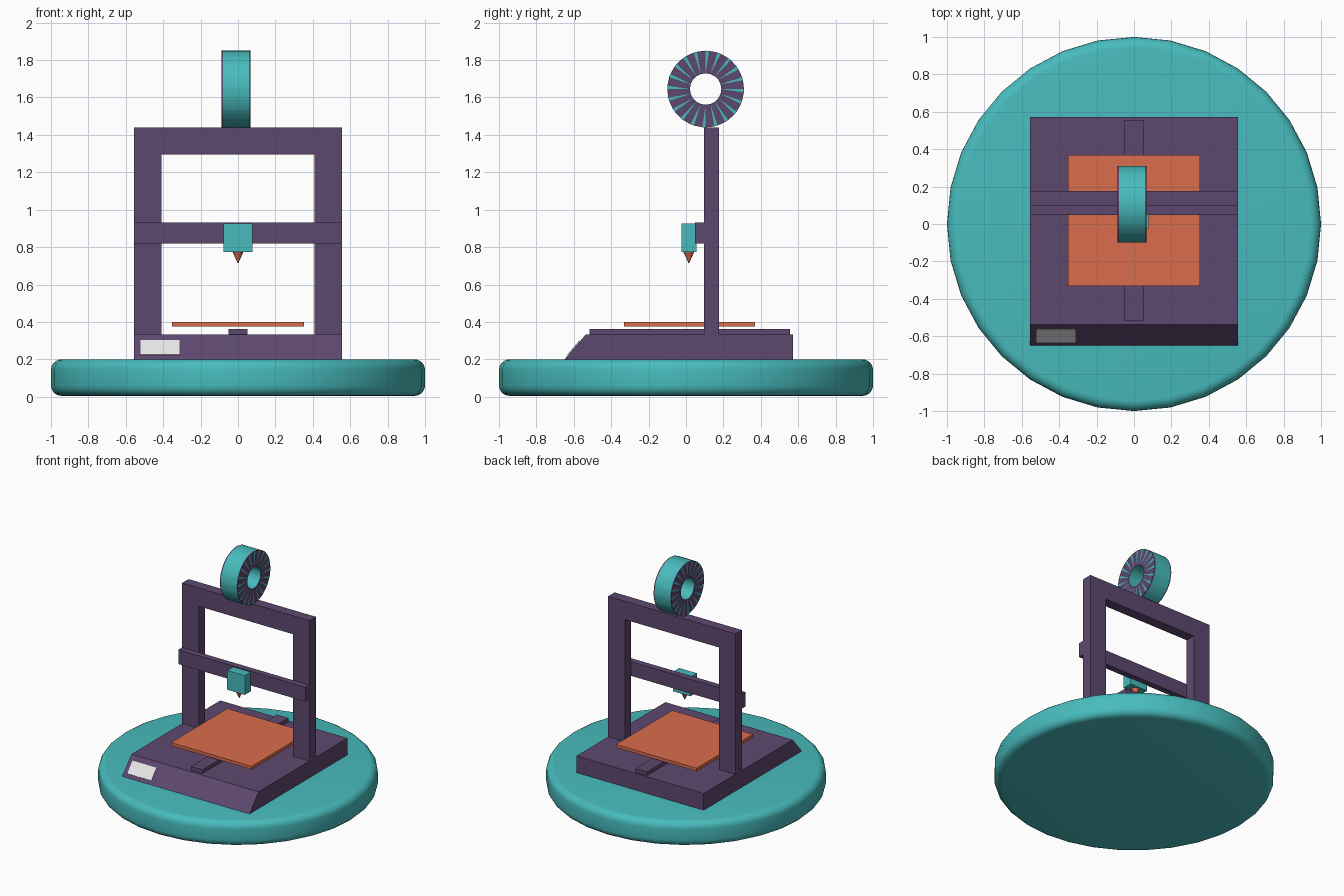
import bpy, bmesh, math
from mathutils import Vector

if "Cube" in bpy.data.objects:
    bpy.data.objects.remove(bpy.data.objects["Cube"])


def material(name, rgb):
    m = bpy.data.materials.new(name)
    m.diffuse_color = (*rgb, 1)
    m.use_nodes = True
    m.node_tree.nodes["Principled BSDF"].inputs["Base Color"].default_value = m.diffuse_color
    return m


TEAL = material("teal", (0.065, 0.50, 0.51))
PURPLE = material("purple", (0.110, 0.064, 0.157))
ORANGE = material("orange", (0.70, 0.152, 0.072))
SCREEN = material("pale grey", (0.80, 0.80, 0.80))


def finish(name, bm, *mats):
    bmesh.ops.recalc_face_normals(bm, faces=bm.faces)
    me = bpy.data.meshes.new(name)
    bm.to_mesh(me)
    bm.free()
    for m in mats:
        me.materials.append(m)
    ob = bpy.data.objects.new(name, me)
    bpy.context.collection.objects.link(ob)
    return ob


def smooth(ob, angle):
    bpy.ops.object.select_all(action='DESELECT')
    bpy.context.view_layer.objects.active = ob
    ob.select_set(True)
    bpy.ops.object.shade_smooth_by_angle(angle=math.radians(angle))


def box(name, x, y, z, mat):
    bm = bmesh.new()
    bmesh.ops.create_cube(bm, size=1)
    for v in bm.verts:
        v.co = [r[0] if c < 0 else r[1] for c, r in zip(v.co, (x, y, z))]
    return finish(name, bm, mat)


def prism(name, outline, point, depth, mat):
    """Extrude a 2D outline; point() places each outline pair in space."""
    bm = bmesh.new()
    f = bm.faces.new([bm.verts.new(point(a, b)) for a, b in outline])
    ext = bmesh.ops.extrude_face_region(bm, geom=[f])["geom"]
    bmesh.ops.translate(bm, vec=depth, verts=[g for g in ext if isinstance(g, bmesh.types.BMVert)])
    return finish(name, bm, mat)


# Round stand with softened rims
bm = bmesh.new()
bmesh.ops.create_cone(bm, cap_ends=True, segments=32, radius1=1, radius2=1, depth=0.195)
bmesh.ops.translate(bm, vec=(0, 0, 0.1025), verts=bm.verts)
rims = [e for e in bm.edges if abs(e.verts[0].co.z - e.verts[1].co.z) < 0.01]
bmesh.ops.bevel(bm, geom=rims, offset=0.055, segments=5, profile=0.5, affect='EDGES')
smooth(finish("round_stand", bm, TEAL), 40)

# Printer base with a sloped front
prism("printer_base", [(-0.65, 0.20), (0.572, 0.20), (0.572, 0.332), (-0.537, 0.332)],
      lambda y, z: (-0.555, y, z), (1.11, 0, 0), PURPLE)

# Display plate lying on the slope
low, high = Vector((0, -0.65, 0.20)), Vector((0, -0.537, 0.332))
out = Vector((0, -0.132, 0.113)).normalized() * 0.005
prism("display", [(-0.522, 0.17), (-0.312, 0.17), (-0.312, 0.75), (-0.522, 0.75)],
      lambda x, t: low.lerp(high, t) + Vector((x, 0, 0)), out, SCREEN)

# Gantry: two posts joined by a top beam, one arch
prism("gantry_frame",
      [(-0.555, 0.33), (-0.41, 0.33), (-0.41, 1.295), (0.41, 1.295),
       (0.41, 0.33), (0.555, 0.33), (0.555, 1.44), (-0.555, 1.44)],
      lambda x, z: (x, 0.097, z), (0, 0.08, 0), PURPLE)
box("cross_beam", (-0.555, 0.555), (0.048, 0.097), (0.82, 0.932), PURPLE)

# Bed and its rail
box("bed_rail", (-0.05, 0.05), (-0.515, 0.555), (0.33, 0.362), PURPLE)
box("print_bed", (-0.352, 0.352), (-0.332, 0.37), (0.375, 0.40), ORANGE)

# Print head and nozzle
box("print_head", (-0.077, 0.077), (-0.025, 0.055), (0.773, 0.925), TEAL)
bm = bmesh.new()
bmesh.ops.create_cone(bm, cap_ends=True, segments=16, radius1=0.002, radius2=0.029, depth=0.06)
bmesh.ops.translate(bm, vec=(0, 0.015, 0.744), verts=bm.verts)
finish("nozzle", bm, ORANGE)

# Filament spool: teal barrel and bore, purple end rims with teal slivers
bm = bmesh.new()
N, X0, X1, RIM = 20, -0.088, 0.066, 0.008
STEP = 2 * math.pi / N


def ring(x, r, fractions):
    return [bm.verts.new((x, 0.105 + r * math.cos((i + f) * STEP), 1.645 + r * math.sin((i + f) * STEP)))
            for i in range(N) for f in fractions]


outer = [ring(x, 0.205, (0, 0.72)) for x in (X0, X0 + RIM, X1 - RIM, X1)]
inner = [ring(x, 0.084, (0,)) for x in (X0, X1)]


def face(verts, slot):
    bm.faces.new(verts).material_index = slot


for k, slot in enumerate((1, 0, 1)):
    a, b = outer[k], outer[k + 1]
    for i in range(2 * N):
        j = (i + 1) % (2 * N)
        face((a[i], a[j], b[j], b[i]), slot)
for i in range(N):
    j = (i + 1) % N
    face((inner[0][i], inner[0][j], inner[1][j], inner[1][i]), 0)
    for o, n in ((outer[0], inner[0]), (outer[3], inner[1])):
        face((o[2 * i], o[2 * i + 1], n[j], n[i]), 1)
        face((o[2 * i + 1], o[2 * j], n[j]), 0)
smooth(finish("filament_spool", bm, TEAL, PURPLE), 40)
